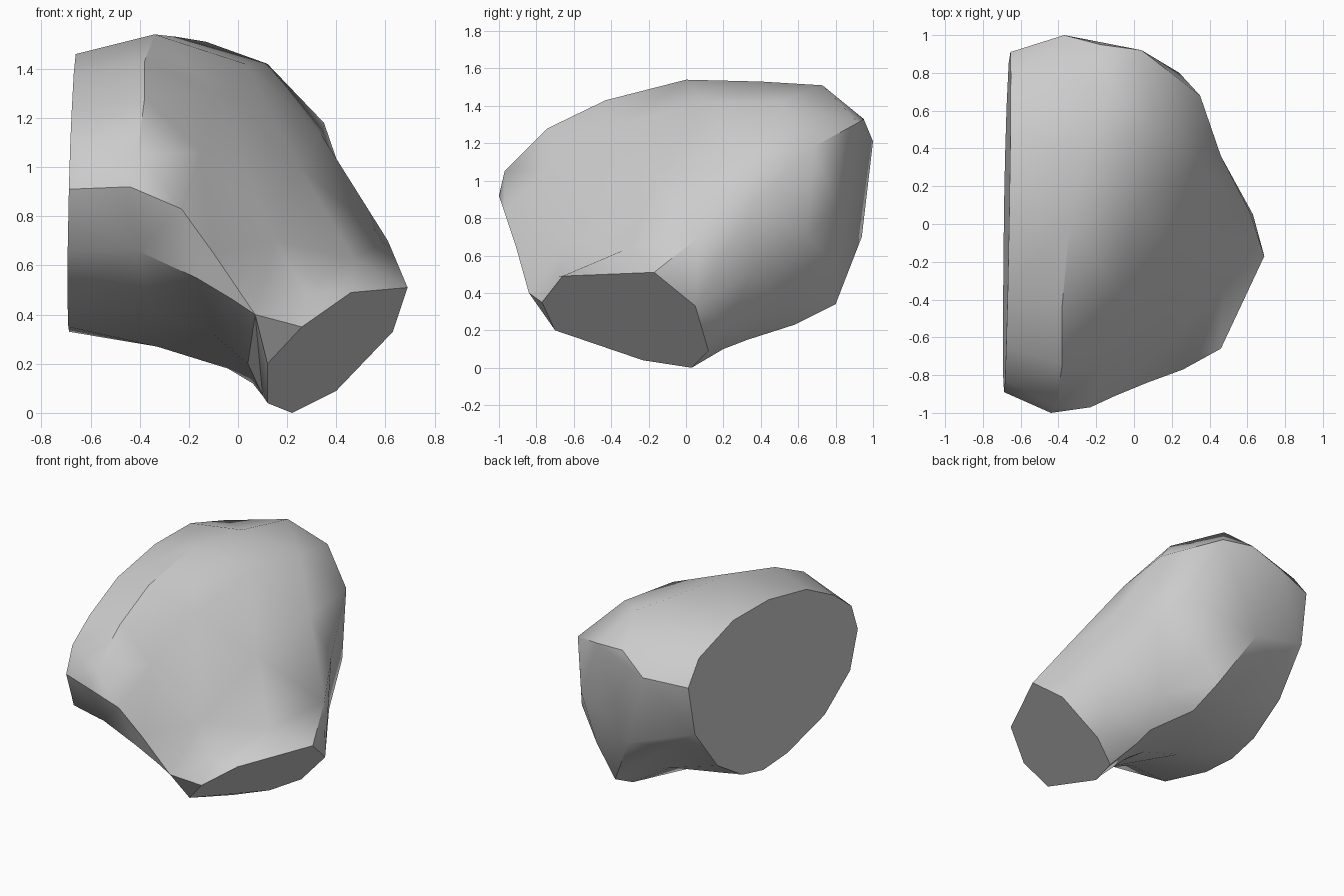
import bpy, bmesh, math
from mathutils import Vector

if "Cube" in bpy.data.objects:
    bpy.data.objects.remove(bpy.data.objects["Cube"])

stone = bpy.data.materials.new("stone_grey")
stone.diffuse_color = (0.6, 0.6, 0.6, 1)
stone.use_nodes = True
stone.node_tree.nodes["Principled BSDF"].inputs["Base Color"].default_value = stone.diffuse_color

# Broad flat side: an oval outline (y, z) on a slightly leaning plane
oval = [(-.89, .91), (-.83, 1.09), (-.65, 1.23), (-.36, 1.38), (.04, 1.46),
        (.42, 1.46), (.79, 1.34), (.91, 1.18), (.85, .84), (.62, .54), (.36, .38),
        (.14, .33), (-.12, .35), (-.52, .46), (-.8, .66)]
flat_side = [(-.675 + .015 * y + .025 * (z - .9), y, z) for y, z in oval]

# Widest girth of the rock
girth = [(-.44, -1, .92), (-.41, -.97, 1.05), (-.38, -.74, 1.28), (-.38, -.43, 1.43),
         (-.34, 0, 1.54), (-.25, .4, 1.53), (-.13, .73, 1.51), (-.18, .95, 1.33),
         (-.37, 1, 1.21), (-.22, .94, .7), (-.42, .8, .68), (-.3, .6, .42),
         (-.33, .05, .27), (-.35, -.45, .42), (-.41, -.88, .66)]

# Shoulder, where the rock starts to narrow
shoulder = [(-.23, -.97, .83), (-.15, -.73, 1.06), (-.08, -.35, 1.3), (.03, .1, 1.42),
            (.12, .5, 1.42), (.04, .92, 1.31), (.24, .8, .87), (.12, .8, .55),
            (-.02, .8, .34), (0, .58, .23), (-.04, .05, .18), (-.1, -.5, .32),
            (-.17, -.87, .55)]

# Neck behind the small broken end
neck = [(-.1, -.91, .65), (.15, -.63, .7), (.25, -.15, 1.0), (.34, .3, 1.13),
        (.35, .68, 1.18), (.34, .65, .7), (.2, .5, .31), (.14, .33, .15),
        (.06, 0, .12), (.04, -.5, .2), (-.02, -.85, .46)]

# Flared lip around the broken end
lip = [(.07, -.84, .4), (.28, -.68, .49), (.47, -.33, .63), (.61, .07, .7),
       (.46, .36, .86), (.45, .35, .5), (.42, .22, .21), (.15, .2, .1),
       (.1, -.2, .07)]

# Small flat broken end
broken_end = [(.26, -.77, .35), (.46, -.66, .49), (.69, -.17, .51), (.63, .05, .33),
              (.4, .12, .09), (.22, .03, 0), (.12, -.23, .04), (.12, -.7, .2)]


def bridge(bm, a, b):
    """Join two closed rings of any size, always taking the shorter diagonal."""
    i = j = 0
    while i < len(a) or j < len(b):
        a0, a1 = a[i % len(a)], a[(i + 1) % len(a)]
        b0, b1 = b[j % len(b)], b[(j + 1) % len(b)]
        step_a = j == len(b) or (i < len(a) and
                                 (a1.co - b0.co).length < (b1.co - a0.co).length)
        bm.faces.new((a0, a1, b0) if step_a else (a0, b1, b0))
        i, j = (i + 1, j) if step_a else (i, j + 1)


bm = bmesh.new()
rings = [[bm.verts.new(Vector(p)) for p in ring]
         for ring in (flat_side, girth, shoulder, neck, lip, broken_end)]
for a, b in zip(rings, rings[1:]):
    bridge(bm, a, b)
bm.faces.new(rings[0])
bm.faces.new(rings[-1])
bmesh.ops.recalc_face_normals(bm, faces=bm.faces)

mesh = bpy.data.meshes.new("rock")
bm.to_mesh(mesh)
bm.free()
mesh.materials.append(stone)
rock = bpy.data.objects.new("rock", mesh)
bpy.context.collection.objects.link(rock)

# Soft rock surface with crisp broken edges
bpy.context.view_layer.objects.active = rock
rock.select_set(True)
bpy.ops.object.shade_smooth_by_angle(angle=math.radians(38))
